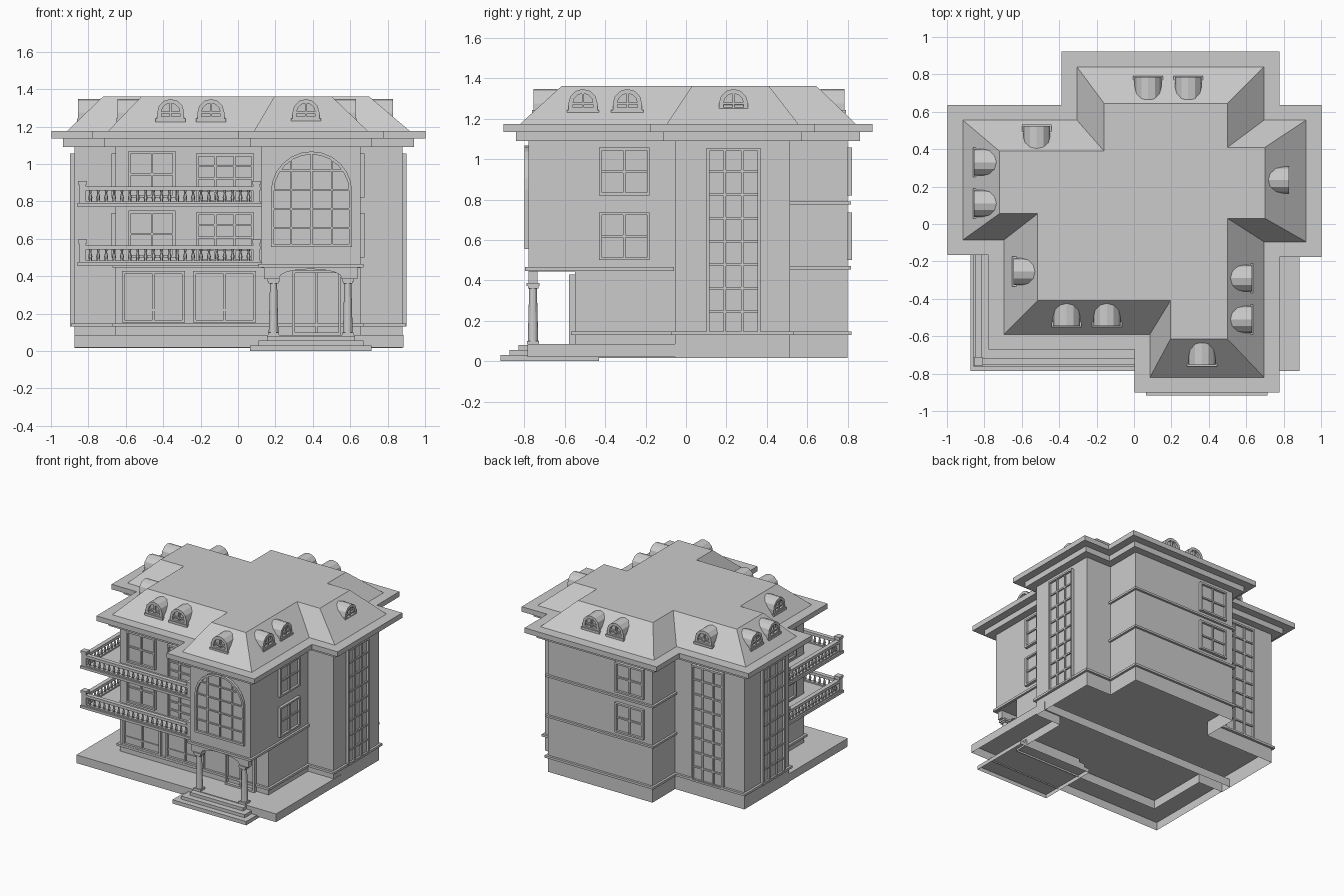
import bpy, bmesh, math
from mathutils import Matrix, Vector

cube = bpy.data.objects.get("Cube")
if cube:
    bpy.data.objects.remove(cube, do_unlink=True)

stone = bpy.data.materials.new("light_grey")
stone.use_nodes = True
GREY = (0.6, 0.6, 0.6, 1)
stone.diffuse_color = GREY
stone.node_tree.nodes["Principled BSDF"].inputs["Base Color"].default_value = GREY


def finish(name, bm):
    bmesh.ops.recalc_face_normals(bm, faces=bm.faces)
    mesh = bpy.data.meshes.new(name)
    bm.to_mesh(mesh)
    bm.free()
    mesh.materials.append(stone)
    obj = bpy.data.objects.new(name, mesh)
    bpy.context.collection.objects.link(obj)


def loft(bm, low, high, a, b, m=Matrix(), bottom=True, top=True):
    """Join two matching outlines lying at heights a and b."""
    lo = [bm.verts.new(m @ Vector((x, y, a))) for x, y in low]
    hi = [bm.verts.new(m @ Vector((x, y, b))) for x, y in high]
    for i in range(len(lo)):
        j = (i + 1) % len(lo)
        bm.faces.new((lo[i], lo[j], hi[j], hi[i]))
    if bottom:
        bm.faces.new(lo[::-1])
    if top:
        bm.faces.new(hi)


def prism(bm, pts, a, b, **kw):
    loft(bm, pts, pts, a, b, **kw)


def rect(x0, x1, y0, y1):
    return [(x0, y0), (x1, y0), (x1, y1), (x0, y1)]


def box(bm, x0, x1, y0, y1, z0, z1, **kw):
    prism(bm, rect(x0, x1, y0, y1), z0, z1, **kw)


def ring(bm, outer, inner, a, b, m):
    """Flat frame between two outlines, extruded from a to b."""
    loops = [[bm.verts.new(m @ Vector((x, y, w))) for x, y in pts]
             for pts, w in ((outer, a), (outer, b), (inner, b), (inner, a))]
    for k in range(4):
        p, q = loops[k], loops[(k + 1) % 4]
        for i in range(len(p)):
            j = (i + 1) % len(p)
            bm.faces.new((p[i], p[j], q[j], q[i]))


def offset(pts, d):
    """Move a right-angled counter-clockwise outline outward by d."""
    out = []
    for i, p in enumerate(pts):
        p, a, b = Vector(p), Vector(pts[i - 1]), Vector(pts[(i + 1) % len(pts)])
        e, f = (p - a).normalized(), (b - p).normalized()
        out.append((p.x + d * (e.y + f.y), p.y - d * (e.x + f.x)))
    return out


def on_wall(n, along, dist, z):
    """Frame on a wall: u sideways, v up, w outward along n."""
    nx, ny = n
    pos = (nx * dist, along) if nx else (along, ny * dist)
    return Matrix(((-ny, 0, nx, pos[0]), (nx, 0, ny, pos[1]),
                   (0, 1, 0, z), (0, 0, 0, 1)))


def arch(hw, base, spring, n, rise=None):
    rise = rise or hw
    curve = [(hw * math.cos(math.pi * i / n), spring + rise * math.sin(math.pi * i / n))
             for i in range(n + 1)]
    return [(-hw, base), (hw, base)] + curve


FRONT, BACK, LEFT, RIGHT = (0, -1), (0, 1), (1, 0), (-1, 0)

# Plan outlines
plan = [(-.265, .795), (-.265, .515), (-.875, .515), (-.875, -.045), (-.655, -.045),
        (-.655, -.55), (.125, -.55), (.125, -.78), (.655, -.78), (.655, -.055),
        (.88, -.055), (.88, .515), (.655, .515), (.655, .8)]
plan[0] = (-.265, .8)
ground = plan[:6] + [(.655, -.55)] + plan[9:]
roof_top = [(-.16, .645), (-.16, .39), (-.72, .39), (-.72, .055), (-.515, .055),
            (-.515, -.41), (.195, -.41), (.195, -.615), (.5, -.615), (.5, .03),
            (.7, .03), (.7, .41), (.5, .41), (.5, .645)]

# Walls, plinth and ground terrace
bm = bmesh.new()
prism(bm, ground, .135, .445, top=False)
prism(bm, plan, .445, 1.1)
finish("walls", bm)
bm = bmesh.new()
prism(bm, ground, .015, .135, bottom=False, top=False)
finish("plinth", bm)
bm = bmesh.new()
box(bm, -.875, .885, -.785, .04, .02, .085, bottom=False)
finish("terrace", bm)

# Horizontal mouldings
bm = bmesh.new()
prism(bm, offset(ground, .018), .13, .148)
box(bm, -.672, .672, -.567, -.06, .447, .465)
box(bm, .108, .672, -.797, -.06, .447, .465)
for z in (.455, .775):
    box(bm, -.282, .672, .5, .817, z, z + .016)
finish("wall_bands", bm)

# Eaves and roof
bm = bmesh.new()
prism(bm, offset(plan, .06), 1.09, 1.135)
prism(bm, offset(plan, .122), 1.135, 1.175)
finish("eaves", bm)
bm = bmesh.new()
loft(bm, offset(plan, .04), roof_top, 1.175, 1.362, bottom=False)
finish("roof", bm)


# Windows
def window(bm, n, along, dist, z, w, h, cols, rows, depth=.022, edge=.014):
    m = on_wall(n, along, dist, z)
    hw, bar = w / 2, .006
    ring(bm, rect(-hw, hw, 0, h), rect(edge - hw, hw - edge, edge, h - edge), -.01, depth, m)
    prism(bm, rect(-hw, hw, 0, h), -.01, .004, m=m)
    for i in range(1, cols):
        u = -hw + w * i / cols
        prism(bm, rect(u - bar, u + bar, 0, h), 0, depth * .7, m=m)
    for i in range(1, rows):
        v = h * i / rows
        prism(bm, rect(-hw, hw, v - bar, v + bar), 0, depth * .65, m=m)


bm = bmesh.new()
for z in (.5, .82):
    window(bm, LEFT, -.305, .655, z, .25, .237, 2, 2)
    window(bm, RIGHT, -.305, .655, z, .25, .237, 2, 2)
    window(bm, BACK, -.07, .8, z, .25, .237, 2, 2)
    window(bm, FRONT, -.46, .55, z, .25, .25, 2, 2)
finish("upper_windows", bm)
bm = bmesh.new()
for z in (.475, .79):
    window(bm, FRONT, -.07, .55, z, .31, .265, 3, 4)
finish("balcony_doors", bm)
bm = bmesh.new()
window(bm, LEFT, .235, .88, .13, .265, .925, 3, 8)
window(bm, RIGHT, .17, .875, .13, .28, .925, 3, 8)
window(bm, BACK, -.56, .515, .13, .28, .925, 3, 8)
finish("tall_windows", bm)
bm = bmesh.new()
for x in (-.452, -.072):
    window(bm, FRONT, x, .55, .152, .335, .275, 2, 1)
    box(bm, x - .16, x + .16, -.562, -.54, .215, .225)
finish("ground_windows", bm)
bm = bmesh.new()
window(bm, FRONT, .42, .55, .085, .26, .345, 2, 1, depth=.03)
finish("entrance_door", bm)

# Large arched window
bm = bmesh.new()
m = on_wall(FRONT, .393, .78, 0)
HW, SPRING, BASE, TOP = .217, .85, .555, 1.067
ring(bm, arch(HW, BASE, SPRING, 12), arch(HW - .016, BASE + .016, SPRING, 12), -.01, .02, m)
prism(bm, arch(HW, BASE, SPRING, 12), -.01, .004, m=m)
for i in range(1, 4):
    u = -HW + HW * i / 2
    prism(bm, rect(u - .005, u + .005, BASE, SPRING + math.sqrt(HW**2 - u**2) - .008), 0, .014, m=m)
for i in range(1, 5):
    v = BASE + (TOP - BASE) * i / 5
    half = math.sqrt(HW**2 - max(0, v - SPRING)**2) - .008
    prism(bm, rect(-half, half, v - .005, v + .005), 0, .013, m=m)
finish("arched_window", bm)

# Porch: arched beam, columns and steps
bm = bmesh.new()
curve = arch(.165, .385, .395, 10, .043)
beam = [(-.25, .385), (-.165, .385)] + curve[:1:-1] + [(.165, .385), (.25, .385), (.25, .447), (-.25, .447)]
prism(bm, beam, -.045, 0, m=on_wall(FRONT, .388, .78, 0))
finish("porch_arch", bm)
bm = bmesh.new()
for x in (.19, .587):
    for r, z0, z1 in ((.03, .085, .1), (.026, .36, .372), (.032, .372, .387)):
        box(bm, x - r, x + r, -.757 - r, -.757 + r, z0, z1)
    bmesh.ops.create_cone(bm, cap_ends=True, segments=12, radius1=.026, radius2=.019,
                          depth=.26, matrix=Matrix.Translation((x, -.757, .23)))
finish("porch_columns", bm)
bm = bmesh.new()
for i, z in enumerate((.03, .055, .08)):
    g = .045 * i
    box(bm, .065 + g, .715 - g, -.918 + g, -.43, 0 if i == 0 else z - .025, z, bottom=False)
finish("entrance_steps", bm)

# Balconies with balustrades
PROFILE = [(.008, 0), (.008, .012), (.011, .025), (.005, .048), (.009, .068)]


def baluster(bm, x, y, z):
    circle = [(math.cos(math.pi * k / 3), math.sin(math.pi * k / 3)) for k in range(6)]
    for (r0, h0), (r1, h1) in zip(PROFILE, PROFILE[1:]):
        loft(bm, [(x + r0 * c, y + r0 * s) for c, s in circle],
             [(x + r1 * c, y + r1 * s) for c, s in circle], z + h0, z + h1,
             bottom=False, top=False)


RX, RY = -.832, -.735
for level, z in (("lower", .475), ("upper", .79)):
    bm = bmesh.new()
    box(bm, -.858, .125, -.762, -.54, z - .02, z)
    box(bm, -.858, -.64, -.762, -.045, z - .02, z)
    finish(level + "_balcony_deck", bm)
    bm = bmesh.new()
    for h0, h1, r in ((0, .01, .014), (.068, .09, .017)):
        box(bm, RX, .12, RY - r, RY + r, z + h0, z + h1)
        box(bm, RX - r, RX + r, RY, -.045, z + h0, z + h1)
    for x, y in ((RX, RY), (.098, RY), (RX, -.07)):
        box(bm, x - .018, x + .018, y - .018, y + .018, z, z + .105)
        box(bm, x - .024, x + .024, y - .024, y + .024, z + .1, z + .12)
    for i in range(1, 22):
        baluster(bm, RX + (.098 - RX) * i / 22, RY, z + .005)
    for i in range(1, 16):
        baluster(bm, RX, RY + (-.07 - RY) * i / 16, z + .005)
    finish(level + "_balustrade", bm)

# Roof dormers
bm = bmesh.new()
for n, along, dist in ((FRONT, -.36, .545), (FRONT, -.145, .545), (FRONT, .363, .755),
                       (LEFT, -.29, .63), (LEFT, -.51, .63), (LEFT, .235, .83),
                       (BACK, .075, .785), (BACK, .29, .785), (BACK, -.52, .525),
                       (RIGHT, .33, .855), (RIGHT, .11, .855), (RIGHT, -.255, .645)):
    m = on_wall(n, along, dist, 1.225)
    prism(bm, arch(.066, .0, .05, 6), -.125, -.02, m=m)
    ring(bm, arch(.072, 0, .05, 6), arch(.05, .03, .05, 6), -.12, 0, m)
    prism(bm, rect(-.005, .005, .02, .105), -.03, -.005, m=m)
    prism(bm, rect(-.055, .055, .045, .055), -.03, -.005, m=m)
    prism(bm, rect(-.08, .08, 0, .018), -.03, .006, m=m)
finish("roof_dormers", bm)
